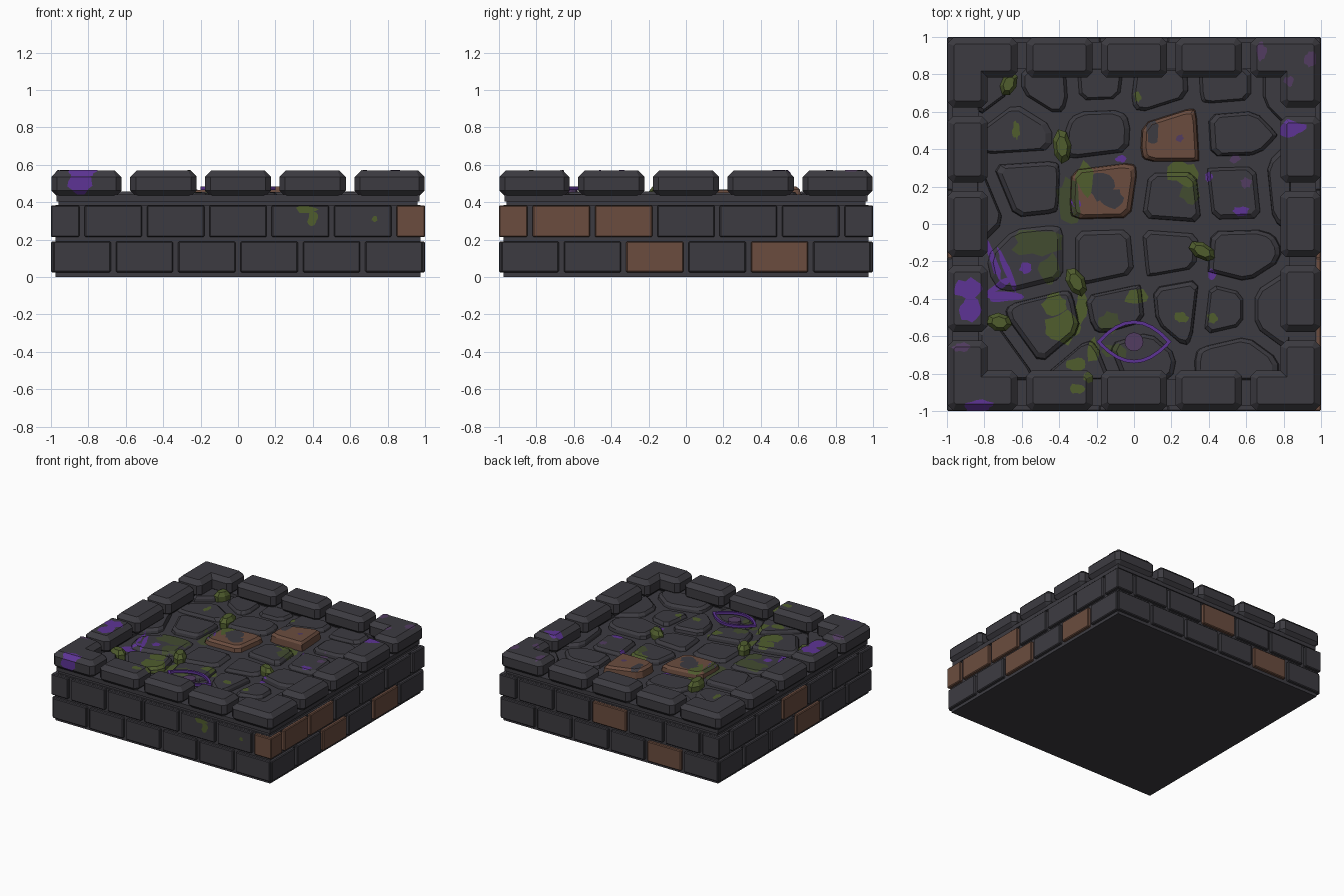
import bpy, bmesh, math, random
from mathutils import Vector, Matrix

if "Cube" in bpy.data.objects:
    bpy.data.objects.remove(bpy.data.objects["Cube"])

random.seed(4)


def material(name, rgb):
    m = bpy.data.materials.new(name)
    m.diffuse_color = (*rgb, 1)
    m.use_nodes = True
    m.node_tree.nodes["Principled BSDF"].inputs["Base Color"].default_value = m.diffuse_color
    return m


STONE = material("dark stone", (0.046, 0.044, 0.053))
COPPER = material("rusty brown stone", (0.145, 0.073, 0.049))
MOSS = material("moss green", (0.08, 0.11, 0.027))
DIM_MOSS = material("dim moss", (0.055, 0.072, 0.03))
PURPLE = material("purple", (0.11, 0.034, 0.30))
MAUVE = material("dim mauve", (0.085, 0.045, 0.12))


def finish(bm, name, mat):
    me = bpy.data.meshes.new(name)
    bm.normal_update()
    bm.to_mesh(me)
    bm.free()
    me.materials.append(mat)
    ob = bpy.data.objects.new(name, me)
    bpy.context.collection.objects.link(ob)
    return ob


def box(bm, lo, hi):
    c = [(a + b) / 2 for a, b in zip(lo, hi)]
    s = [abs(b - a) for a, b in zip(lo, hi)]
    bmesh.ops.create_cube(bm, size=1, matrix=Matrix.Translation(c) @ Matrix.Diagonal((*s, 1)))


def stack(bm, rings):
    """Closed solid from (outline, z) rings, outlines counter-clockwise."""
    vs = [[bm.verts.new((p.x, p.y, z)) for p in ring] for ring, z in rings]
    n = len(vs[0])
    for a, b in zip(vs, vs[1:]):
        for i in range(n):
            j = (i + 1) % n
            bm.faces.new((a[i], a[j], b[j], b[i]))
    bm.faces.new(vs[0][::-1])
    bm.faces.new(vs[-1])


def clip(poly, n, d):
    """Keep the side of the polygon where n.p <= d."""
    out = []
    for p, q in zip(poly, poly[1:] + poly[:1]):
        a, b = n.dot(p) - d, n.dot(q) - d
        if a <= 0:
            out.append(p)
        if a * b < 0:
            out.append(p.lerp(q, a / (a - b)))
    return out


def cut_corners(poly, c):
    out = []
    for i, p in enumerate(poly):
        a, b = poly[i - 1] - p, poly[(i + 1) % len(poly)] - p
        if a.cross(b) > 0:          # inner corner stays sharp
            out.append(p)
        else:
            out += [p + v.normalized() * min(c, v.length * 0.3) for v in (a, b)]
    return out


def inset(poly, d):
    out = []
    for i, p in enumerate(poly):
        e, f = (p - poly[i - 1]).normalized(), (poly[(i + 1) % len(poly)] - p).normalized()
        m, k = Vector((-e.y, e.x)), Vector((-f.y, f.x))
        out.append(p + (m + k) * (d / (1 + m.dot(k))))
    return out


def scaled(poly, s):
    c = sum(poly, Vector((0, 0))) / len(poly)
    return [c + (p - c) * s for p in poly]


def turn(p, k):
    for _ in range(k):
        p = Vector((-p.y, p.x))
    return p


# Core, floor and the sill under the rim
bm = bmesh.new()
box(bm, (-0.975, -0.975, 0), (0.975, 0.975, 0.385))
box(bm, (-0.96, -0.96, 0.38), (0.96, 0.96, 0.415))
floor = finish(bm, "core_and_floor", STONE)
bm = bmesh.new()
for k in range(4):
    a, b = turn(Vector((-0.97, -0.97)), k), turn(Vector((0.97, -0.83)), k)
    box(bm, (*a, 0.405), (*b, 0.44))
finish(bm, "sill", STONE)

# Two courses of wall bricks
rusty = {(1, 0, -1), (1, 0, 3), (1, 1, -4), (1, 1, -2), (2, 1, 0), (2, 0, 3), (3, 1, 0), (3, 0, 1)}
walls = {STONE: bmesh.new(), COPPER: bmesh.new()}
for k in range(4):
    for row, cols, z0, z1 in ((0, range(-5, 6, 2), 0.025, 0.19), (1, range(-4, 5, 2), 0.213, 0.383)):
        for i in cols:
            a = turn(Vector((i / 6 - 0.153, -1)), k)
            b = turn(Vector((i / 6 + 0.153, -0.9)), k)
            box(walls[COPPER if (k, row, i) in rusty else STONE], (*a, z0), (*b, z1))
    a, b = turn(Vector((0.848, -1)), k), turn(Vector((1, -0.848)), k)
    box(walls[COPPER if k == 0 else STONE], (*a, 0.213), (*b, 0.383))
bricks = []
for mat, name in ((STONE, "wall_bricks"), (COPPER, "rusty_bricks")):
    ob = finish(walls[mat], name, mat)
    mod = ob.modifiers.new("worn edges", "BEVEL")
    mod.width = 0.006
    mod.segments = 1
    bricks.append(ob)

# Rim: three straight blocks per side and an L-shaped block per corner
bm = bmesh.new()
ell = [(1, 1), (0.625, 1), (0.625, 0.785), (0.785, 0.785), (0.785, 0.625), (1, 0.625)]
for k in range(4):
    plans = [[(x - 0.178, -1), (x + 0.178, -1), (x + 0.178, -0.785), (x - 0.178, -0.785)]
             for x in (-0.4, 0, 0.4)] + [ell]
    for plan in plans:
        p = cut_corners([turn(Vector(q) * 0.997, k) for q in plan], 0.03)
        stack(bm, [(inset(p, 0.03), 0.432), (p, 0.462), (p, 0.535), (inset(p, 0.035), 0.57)])
rim = finish(bm, "rim_blocks", STONE)

# Cobbles: cells grown around stone centres
seeds = [(-0.47, 0.75), (-0.19, 0.77), (0.12, 0.73), (0.52, 0.75), (-0.62, 0.51), (-0.18, 0.5),
         (0.2, 0.48), (0.54, 0.5), (-0.6, 0.2), (-0.14, 0.18), (0.2, 0.13), (0.55, 0.17),
         (-0.56, -0.18), (-0.13, -0.18), (0.18, -0.15), (0.56, -0.18), (-0.47, -0.54),
         (-0.07, -0.46), (0.23, -0.43), (0.49, -0.46), (0.74, -0.46), (0.0, -0.7), (0.55, -0.72),
         (-0.76, -0.75), (-0.8, 0.75), (0.8, 0.75), (-0.84, 0.1), (0.84, 0.2), (-0.25, -0.8)]
seeds = [Vector(s) for s in seeds]
cob = {STONE: bmesh.new(), COPPER: bmesh.new()}
for i, s in enumerate(seeds):
    cell = [Vector(q) for q in ((-0.84, -0.84), (0.84, -0.84), (0.84, 0.84), (-0.84, 0.84))]
    for t in seeds:
        if t != s:
            n = (t - s).normalized()
            cell = clip(cell, n, n.dot((s + t) / 2) - 0.028)
    for k in range(8):              # keeps large cells compact
        n = Vector((math.cos(k * math.pi / 4 + i), math.sin(k * math.pi / 4 + i)))
        cell = clip(cell, n, n.dot(s) + 0.23)
    cell = cut_corners(cell, 0.035)
    top = {6: 0.485, 9: 0.465}.get(i, random.uniform(0.438, 0.46))
    stack(cob[COPPER if i in (6, 9) else STONE],
          [(cell, 0.40), (scaled(cell, 0.95), top - 0.018), (scaled(cell, 0.83), top)])
cobbles = [finish(cob[STONE], "cobbles", STONE), finish(cob[COPPER], "rusty_cobbles", COPPER)]

# Mossy pebbles wedged in the joints
bm = bmesh.new()
for x, y, rx, ry, a in ((-0.67, 0.75, 0.045, 0.07, -0.4), (-0.385, 0.415, 0.05, 0.095, 0.1),
                        (-0.31, -0.31, 0.05, 0.085, 0.5), (-0.72, -0.525, 0.07, 0.05, -0.2),
                        (0.365, -0.145, 0.08, 0.045, -0.5)):
    r = Matrix.Rotation(a, 2)
    p = [Vector((x, y)) + r @ Vector((rx * math.cos(k * math.pi / 3.5), ry * math.sin(k * math.pi / 3.5)))
         for k in range(7)]
    stack(bm, [(p, 0.41), (p, 0.455), (scaled(p, 0.6), 0.485)])
finish(bm, "mossy_pebbles", MOSS)

# Painted patches: blobs laid as thin skins over the faces they cover
UP = (Vector((1, 0, 0)), Vector((0, 1, 0)), Vector((0, 0, 1)), 0.4)
FRONT = (Vector((1, 0, 0)), Vector((0, 0, 1)), Vector((0, -1, 0)), 0.9)


def paint(name, mat, targets, blobs, view=UP):
    u, v, n, depth = view
    bm = bmesh.new()
    for x, y, rx, ry, *rot in blobs:
        r = Matrix.Rotation(rot[0] if rot else 0, 2)
        blob = []
        for k in range(14):
            a, w = k * math.pi / 7, random.uniform(0.7, 1.15)
            blob.append(Vector((x, y)) + r @ Vector((rx * w * math.cos(a), ry * w * math.sin(a))))
        for ob in targets:
            me = ob.data
            me.calc_loop_triangles()
            for t in me.loop_triangles:
                if t.normal.dot(n) < 0.2:
                    continue
                co = [me.vertices[i].co for i in t.vertices]
                if co[0].dot(n) < depth:
                    continue
                tri = [Vector((c.dot(u), c.dot(v))) for c in co]
                poly = blob
                for p, q in zip(tri, tri[1:] + tri[:1]):
                    e = Vector((q.y - p.y, p.x - q.x))
                    poly = clip(poly, e, e.dot(p)) if poly else []
                if len(poly) < 3:
                    continue
                pts = []
                for p in poly:
                    flat = u * p.x + v * p.y
                    h = t.normal.dot(co[0] - flat) / t.normal.dot(n)
                    pts.append(bm.verts.new(flat + n * h + t.normal * 0.003))
                bm.faces.new(pts)
    return finish(bm, name, mat)


ground = cobbles + [floor]
paint("moss_patches", MOSS, ground, [
    (-0.42, -0.43, 0.07, 0.06), (-0.38, -0.55, 0.11, 0.09), (-0.26, 0.24, 0.05, 0.1),
    (0.27, 0.27, 0.09, 0.07), (0.01, -0.39, 0.06, 0.05), (-0.22, -0.68, 0.04, 0.07),
    (0.25, -0.5, 0.04, 0.03), (0.42, -0.5, 0.03, 0.03), (-0.31, -0.75, 0.05, 0.04),
    (-0.63, 0.5, 0.02, 0.05), (0.02, 0.68, 0.02, 0.03), (-0.28, -0.45, 0.03, 0.1)])
paint("dim_moss_patches", DIM_MOSS, ground, [
    (-0.52, -0.1, 0.14, 0.08), (-0.45, -0.24, 0.06, 0.08), (-0.35, 0.12, 0.07, 0.13),
    (0.3, 0.18, 0.06, 0.07), (-0.13, -0.53, 0.06, 0.06), (-0.1, -0.68, 0.08, 0.04)])
paint("rim_moss", MOSS, [rim], [(-0.3, -0.88, 0.04, 0.03), (-0.24, -0.82, 0.03, 0.03)])
paint("wall_moss", MOSS, bricks,
      [(0.37, 0.36, 0.06, 0.022), (0.4, 0.315, 0.03, 0.04), (0.73, 0.31, 0.017, 0.015)], FRONT)
paint("purple_stains", PURPLE, ground, [
    (-0.58, -0.23, 0.035, 0.035), (-0.7, -0.39, 0.1, 0.03), (-0.75, -0.2, 0.02, 0.13, 0.35),
    (-0.68, -0.24, 0.016, 0.13, 0.4), (-0.72, -0.33, 0.09, 0.02, 0.6), (-0.31, 0.1, 0.025, 0.05),
    (-0.07, 0.35, 0.03, 0.02), (0.57, 0.07, 0.05, 0.025), (0.42, -0.27, 0.025, 0.03),
    (0.4, 0.25, 0.02, 0.03)])
paint("dim_purple_stains", MAUVE, ground, [(0.54, 0.35, 0.03, 0.025), (0.6, 0.22, 0.03, 0.03),
                                           (0.245, 0.46, 0.022, 0.022)])
paint("rim_purple", PURPLE, [rim], [(-0.89, -0.35, 0.07, 0.06), (-0.88, -0.46, 0.07, 0.07),
                                    (0.84, 0.51, 0.08, 0.045), (0.9, 0.6, 0.04, 0.02),
                                    (-0.83, -0.97, 0.08, 0.03)])
paint("rim_purple_front", PURPLE, [rim], [(-0.84, 0.51, 0.08, 0.06)], FRONT)
paint("rim_dim_purple", MAUVE, [rim], [(-0.92, -0.66, 0.05, 0.025), (0.68, 0.92, 0.03, 0.05),
                                       (0.94, 0.88, 0.03, 0.05), (0.83, 0.76, 0.025, 0.03)])
paint("worn_rust", STONE, [cobbles[1]], [(-0.18, 0.2, 0.08, 0.08), (-0.12, 0.14, 0.07, 0.06),
                                         (0.1, 0.5, 0.035, 0.07)])

# Raised eye emblem: lens-shaped band with a round iris
bm = bmesh.new()
N = 12
loops = []
for w, h in ((0.2, 0.115), (0.175, 0.096)):
    xs = [-math.cos(k * math.pi / N) for k in range(N + 1)]
    half = [(w * x, -h * (1 - x * x)) for x in xs]
    loops.append([Vector((x, y - 0.63)) for x, y in half] +
                 [Vector((-x, -y - 0.63)) for x, y in half[1:-1]])
rings = [[bm.verts.new((p.x, p.y, z)) for p in loops[i]]
         for i, z in ((0, 0.465), (0, 0.485), (1, 0.485), (1, 0.465))]
for a, b in zip(rings, rings[1:] + rings[:1]):
    for i in range(len(a)):
        j = (i + 1) % len(a)
        bm.faces.new((a[i], a[j], b[j], b[i]))
finish(bm, "eye_outline", PURPLE)
bm = bmesh.new()
iris = [Vector((0.05 * math.cos(k * math.pi / 8), 0.05 * math.sin(k * math.pi / 8) - 0.63)) for k in range(16)]
stack(bm, [(iris, 0.42), (iris, 0.475)])
finish(bm, "eye_iris", MAUVE)
